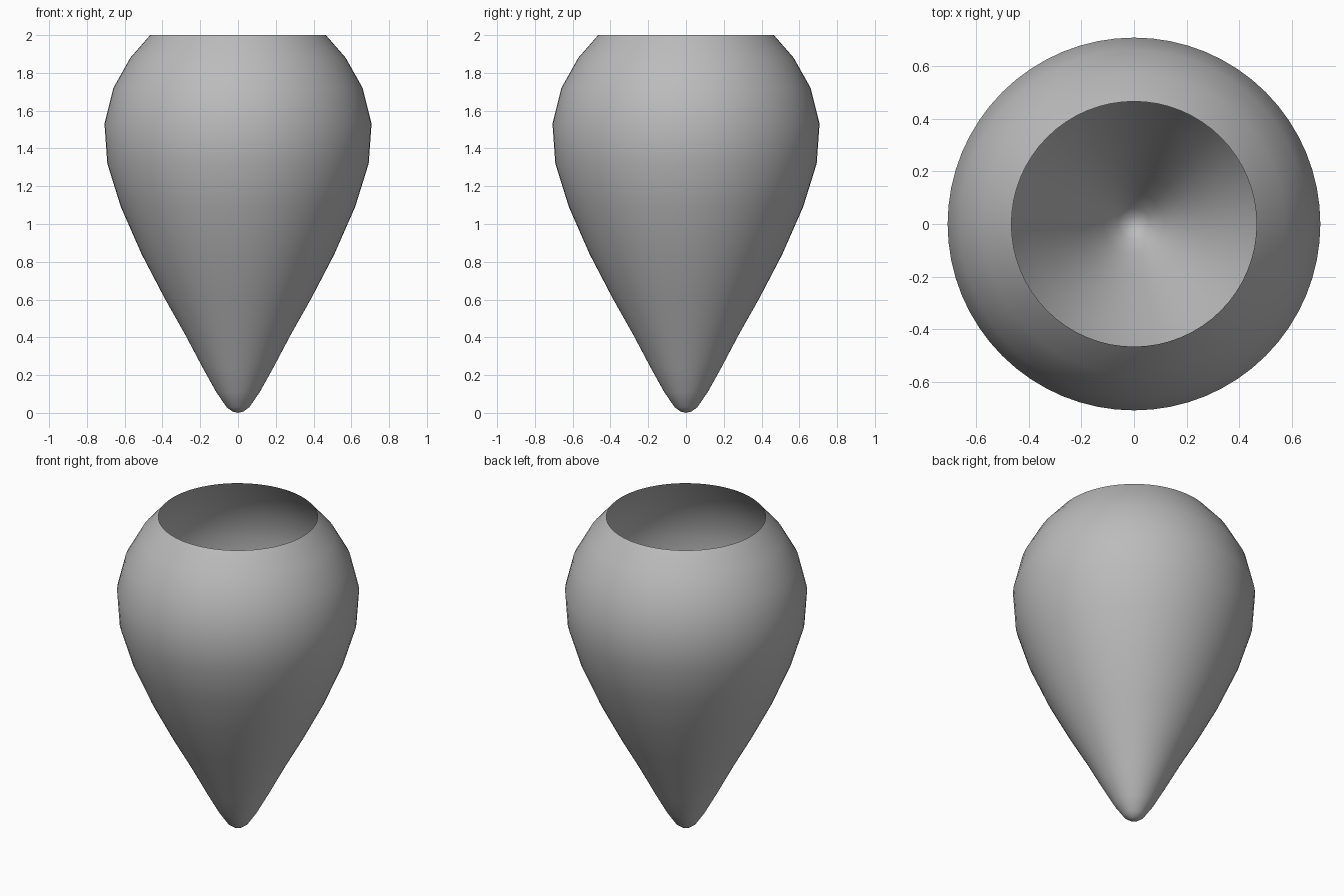
import bpy
import bmesh
import math

cube = bpy.data.objects.get("Cube")
if cube:
    bpy.data.objects.remove(cube, do_unlink=True)

SEGMENTS = 64

# Plain grey material
grey = bpy.data.materials.new("plain_grey")
grey.use_nodes = True
colour = (0.5, 0.5, 0.5, 1)
grey.diffuse_color = colour
grey.node_tree.nodes["Principled BSDF"].inputs["Base Color"].default_value = colour

# Teardrop profile (radius, height), from the rounded tip to the open rim
profile = [
    (0, 0), (0.03, 0.008), (0.06, 0.03), (0.115, 0.11), (0.19, 0.245),
    (0.28, 0.415), (0.39, 0.61), (0.51, 0.84), (0.62, 1.09), (0.692, 1.32),
    (0.707, 1.53), (0.66, 1.72), (0.57, 1.88), (0.465, 2),
]

# Thin open shell, lathed around the vertical axis
bm = bmesh.new()
points = [bm.verts.new((r, 0, z)) for r, z in profile]
edges = [bm.edges.new(pair) for pair in zip(points, points[1:])]
bmesh.ops.spin(bm, geom=points + edges, cent=(0, 0, 0), axis=(0, 0, 1),
               angle=math.tau, steps=SEGMENTS, use_merge=False)
bmesh.ops.remove_doubles(bm, verts=bm.verts[:], dist=0.0005)
bmesh.ops.recalc_face_normals(bm, faces=bm.faces[:])

# Face the shell outwards
bm.faces.ensure_lookup_table()
sample = max(bm.faces, key=lambda f: f.calc_center_median().xy.length)
if sample.normal.dot(sample.calc_center_median()) < 0:
    bmesh.ops.reverse_faces(bm, faces=bm.faces[:])
for face in bm.faces:
    face.smooth = True

mesh = bpy.data.meshes.new("teardrop_vase")
bm.to_mesh(mesh)
bm.free()
mesh.materials.append(grey)
vase = bpy.data.objects.new("teardrop_vase", mesh)
bpy.context.collection.objects.link(vase)
